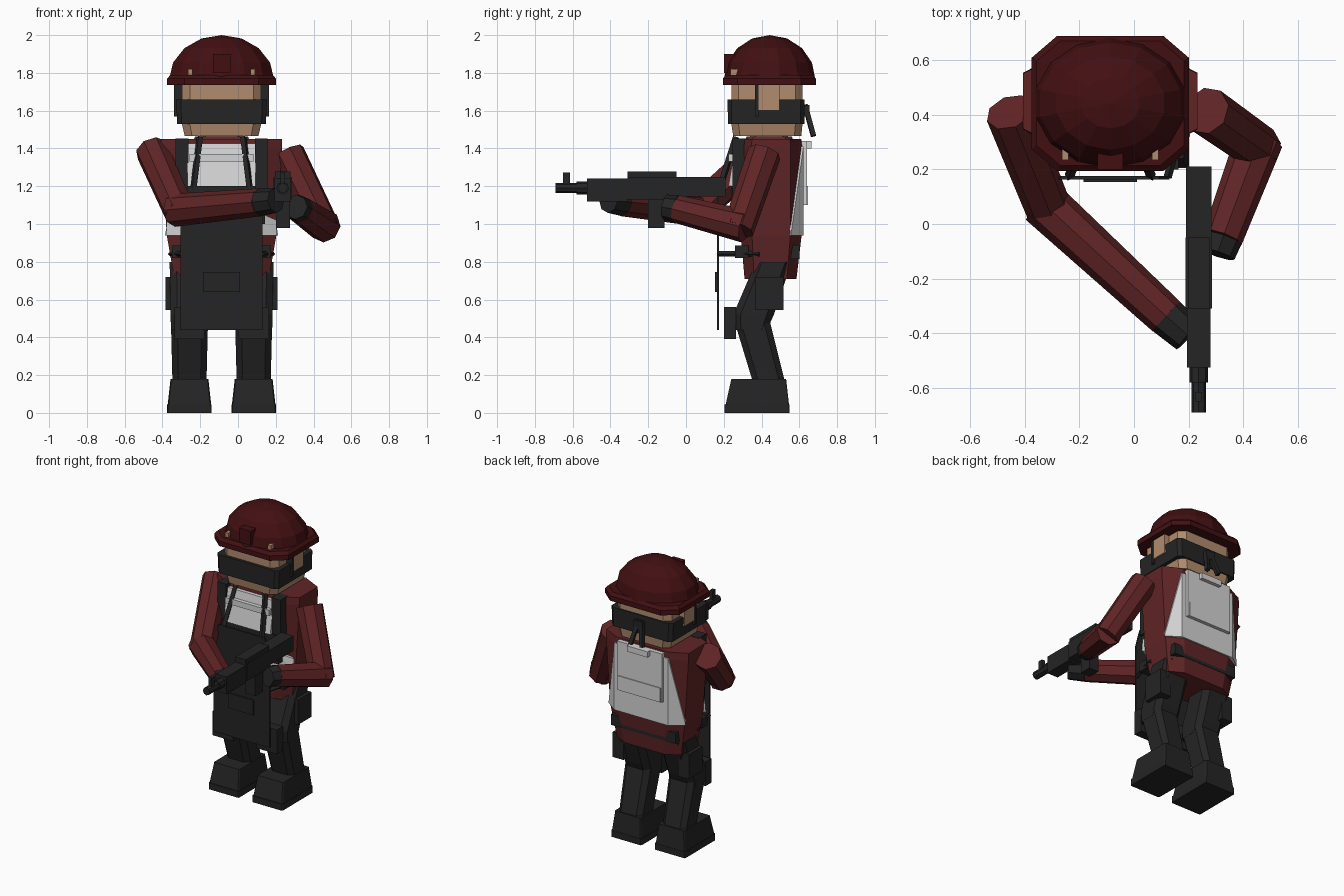
import bpy, bmesh
from mathutils import Vector, Matrix

cube = bpy.data.objects.get("Cube")
if cube:
    bpy.data.objects.remove(cube, do_unlink=True)

MID = -0.087   # centre line of the body
SIDES = (("right", -1), ("left", 1))


def material(name, r, g, b):
    m = bpy.data.materials.new(name)
    m.use_nodes = True
    m.diffuse_color = (r, g, b, 1)
    bsdf = next(n for n in m.node_tree.nodes if n.type == "BSDF_PRINCIPLED")
    bsdf.inputs["Base Color"].default_value = (r, g, b, 1)
    bsdf.inputs["Roughness"].default_value = 0.9
    return m


helmet_red = material("dark_helmet_red", 0.055, 0.005, 0.006)
shirt_red = material("shirt_red", 0.118, 0.018, 0.019)
black = material("soft_black", 0.018, 0.018, 0.018)
skin = material("skin", 0.44, 0.26, 0.155)
white = material("vest_white", 0.66, 0.66, 0.66)


def finish(name, bm, mat):
    bmesh.ops.recalc_face_normals(bm, faces=bm.faces)
    mesh = bpy.data.meshes.new(name)
    bm.to_mesh(mesh)
    bm.free()
    mesh.materials.append(mat)
    ob = bpy.data.objects.new(name, mesh)
    bpy.context.collection.objects.link(ob)
    return ob


def box(name, mat, x, y, z):
    """Box from (low, high) pairs."""
    bm = bmesh.new()
    bmesh.ops.create_cube(bm, size=1)
    for v in bm.verts:
        v.co = [(a + b) / 2 + c * (b - a) for (a, b), c in zip((x, y, z), v.co)]
    return finish(name, bm, mat)


def mid_box(name, mat, half, y, z):
    return box(name, mat, (MID - half, MID + half), y, z)


def loft(name, mat, rings, cut=0.3, x=MID):
    """Stack of corner-cut rectangles: (z, half width, front y, back y)."""
    bm = bmesh.new()
    loops = []
    for z, hx, front, back in rings:
        cy, hy = (front + back) / 2, (back - front) / 2
        k = 1 - cut
        ring = [(1, -k), (1, k), (k, 1), (-k, 1), (-1, k), (-1, -k), (-k, -1), (k, -1)]
        loops.append([bm.verts.new((x + a * hx, cy + b * hy, z)) for a, b in ring])
    for low, high in zip(loops, loops[1:]):
        for i in range(8):
            j = (i + 1) % 8
            bm.faces.new((low[i], low[j], high[j], high[i]))
    bm.faces.new(loops[0][::-1])
    bm.faces.new(loops[-1])
    return finish(name, bm, mat)


def hull(name, mat, points):
    """Convex solid, mirrored over the centre line: (half width, y, z)."""
    bm = bmesh.new()
    for hx, y, z in points:
        for s in (-1, 1):
            bm.verts.new((MID + s * hx, y, z))
    res = bmesh.ops.convex_hull(bm, input=bm.verts)
    bmesh.ops.delete(bm, geom=res["geom_interior"], context="VERTS")
    return finish(name, bm, mat)


def limb(name, mat, start, end, radius, sides=8, tip=None):
    """Faceted rod between two points."""
    a, b = Vector(start), Vector(end)
    d = b - a
    bm = bmesh.new()
    bmesh.ops.create_cone(bm, cap_ends=True, segments=sides, radius1=radius,
                          radius2=tip or radius, depth=d.length)
    rot = d.to_track_quat("Z", "Y").to_matrix().to_4x4()
    bm.transform(Matrix.Translation((a + b) / 2) @ rot)
    return finish(name, bm, mat)


# Legs, boots, knee pads and hip pouches
for side, s in SIDES:
    x = MID + s * 0.17
    loft(side + "_boot_sole", black, [(0, 0.118, 0.205, 0.547), (0.045, 0.118, 0.205, 0.547)], 0.04, x)
    loft(side + "_boot", black, [(0.045, 0.115, 0.21, 0.545), (0.18, 0.1, 0.24, 0.53)], 0.05, x)
    loft(side + "_shin", black, [(0.16, 0.09, 0.355, 0.525), (0.48, 0.098, 0.258, 0.445)], 0.35, x)
    loft(side + "_thigh", black, [(0.44, 0.098, 0.262, 0.43), (0.52, 0.1, 0.25, 0.465),
                                  (0.8, 0.105, 0.37, 0.56)], 0.35, x)
    box(side + "_knee_pad", black, (x - 0.08, x + 0.08), (0.2, 0.265), (0.39, 0.56))
    p = MID + s * 0.255
    box(side + "_hip_pouch", black, (p - 0.042, p + 0.042), (0.365, 0.515), (0.545, 0.72))

# Torso, belt and vest
loft("torso", shirt_red, [(0.71, 0.25, 0.31, 0.585), (0.94, 0.29, 0.29, 0.612),
                          (1.4, 0.32, 0.285, 0.615), (1.45, 0.32, 0.29, 0.61)], 0.37)
mid_box("front_belt", black, 0.262, (0.26, 0.33), (0.82, 0.885))
mid_box("back_belt", black, 0.25, (0.53, 0.6), (0.815, 0.89))
hull("vest_back", white, [(0.21, 0.622, 1.41), (0.21, 0.622, 0.94), (0.3, 0.555, 0.94),
                          (0.21, 0.5, 1.41), (0.21, 0.5, 0.94)])
mid_box("back_panel", white, 0.175, (0.6, 0.64), (1.1, 1.44))
mid_box("back_panel_fold", white, 0.165, (0.6, 0.646), (1.1, 1.2))
mid_box("back_handle", white, 0.08, (0.62, 0.665), (1.4, 1.44))
hull("vest_front_hem", white, [(0.2, 0.277, 1.06), (0.2, 0.277, 0.94), (0.292, 0.32, 0.94),
                               (0.292, 0.33, 1.02), (0.2, 0.35, 0.94), (0.2, 0.35, 1.06)])
hull("chest_panel", white, [(0.18, 0.262, 1.425), (0.18, 0.225, 1.2),
                            (0.18, 0.32, 1.425), (0.18, 0.32, 1.2)])
mid_box("chest_panel_band", white, 0.17, (0.225, 0.3), (1.33, 1.37))
mid_box("vest_lower_front", black, 0.23, (0.24, 0.32), (1.0, 1.2))
for side, s in SIDES:
    x = MID + s * 0.21
    box(side + "_vest_strap", black, (x - 0.034, x + 0.034), (0.245, 0.33), (1.1, 1.452))

# Apron with straps, ties and pocket
hull("apron", black, [(hx, y, z) for y in (0.163, 0.176)
                      for hx, z in ((0.217, 0.44), (0.217, 1.06), (0.18, 1.2))])
mid_box("apron_pocket", black, 0.098, (0.153, 0.165), (0.64, 0.745))
for side, s in SIDES:
    limb(side + "_apron_strap", black, (MID + s * 0.15, 0.175, 1.18),
         (MID + s * 0.115, 0.265, 1.46), 0.018, 4)
    limb(side + "_apron_tie", black, (MID + s * 0.21, 0.17, 0.842),
         (MID + s * 0.27, 0.39, 0.842), 0.015, 4)

# Head and face covering
loft("neck", skin, [(1.42, 0.12, 0.34, 0.54), (1.5, 0.12, 0.34, 0.54)])
loft("collar", shirt_red, [(1.42, 0.16, 0.31, 0.58), (1.462, 0.14, 0.32, 0.56)])
loft("head", skin, [(1.465, 0.195, 0.25, 0.61), (1.53, 0.21, 0.24, 0.617),
                    (1.78, 0.21, 0.24, 0.617)], 0.2)
loft("face_band", black, [(1.53, 0.235, 0.222, 0.627), (1.66, 0.24, 0.22, 0.627)], 0.1)
for side, s in SIDES:
    x = MID + s * 0.225
    box(side + "_ear", skin, (x - 0.024, x + 0.024), (0.385, 0.495), (1.6, 1.75))
    box(side + "_chin_strap", black, (x - 0.026, x + 0.026), (0.365, 0.385), (1.57, 1.75))
    limb(side + "_band_tail", black, (MID + s * 0.01, 0.63, 1.63),
         (MID + s * 0.045, 0.675, 1.465), 0.018, 4)
mid_box("band_knot", black, 0.035, (0.61, 0.655), (1.57, 1.63))

# Helmet
loft("helmet_brim", helmet_red, [(1.735, 0.288, 0.195, 0.688), (1.77, 0.288, 0.195, 0.688),
                                 (1.79, 0.27, 0.215, 0.67)], 0.32)
bm = bmesh.new()
bmesh.ops.create_uvsphere(bm, u_segments=14, v_segments=8, radius=1)
bmesh.ops.bisect_plane(bm, geom=bm.verts[:] + bm.edges[:] + bm.faces[:],
                       plane_co=(0, 0, 0), plane_no=(0, 0, -1), clear_outer=True)
bm.transform(Matrix.Translation((MID, 0.443, 1.765)) @ Matrix.Diagonal((0.285, 0.242, 0.235, 1)))
bmesh.ops.holes_fill(bm, edges=[e for e in bm.edges if e.is_boundary])
finish("helmet_dome", bm, helmet_red)
mid_box("helmet_mount", helmet_red, 0.046, (0.2, 0.3), (1.8, 1.9))
for side, s in SIDES:
    x = MID + s * 0.165
    box(side + "_helmet_clip", skin, (x - 0.012, x + 0.012), (0.235, 0.3), (1.775, 1.82))

# Arms: shoulder, elbow, wrist and fingertip
arms = {
    "right": ((-0.455, 0.41, 1.39), (-0.315, 0.06, 1.075), (0.12, -0.34, 1.115), (0.2, -0.41, 1.125)),
    "left": ((0.265, 0.415, 1.375), (0.45, 0.285, 0.995), (0.325, -0.05, 1.08), (0.305, -0.11, 1.09)),
}
for side, (shoulder, elbow, wrist, tip) in arms.items():
    upper = (Vector(elbow) - Vector(shoulder)).normalized() * 0.03
    fore = (Vector(wrist) - Vector(elbow)).normalized() * 0.03
    limb(side + "_upper_arm", shirt_red, shoulder, Vector(elbow) + upper, 0.09, 8, 0.084)
    limb(side + "_forearm", shirt_red, Vector(elbow) - fore, wrist, 0.088, 8, 0.074)
    limb(side + "_glove", black, wrist, tip, 0.073, 8, 0.066)

# Rifle
GUN = 0.237


def gun_part(name, half, y, z):
    box("rifle_" + name, black, (GUN - half, GUN + half), y, z)


gun_part("stock", 0.047, (-0.06, 0.21), (1.145, 1.25))
gun_part("receiver", 0.049, (-0.31, -0.05), (1.13, 1.25))
gun_part("top_cover", 0.04, (-0.31, -0.05), (1.25, 1.278))
gun_part("handguard", 0.043, (-0.525, -0.31), (1.12, 1.24))
gun_part("magazine", 0.037, (-0.2, -0.115), (0.98, 1.14))
gun_part("front_sight", 0.012, (-0.65, -0.615), (1.2, 1.272))
limb("rifle_barrel", black, (GUN, -0.52, 1.19), (GUN, -0.58, 1.19), 0.034)
limb("rifle_muzzle", black, (GUN, -0.57, 1.19), (GUN, -0.69, 1.19), 0.027)
